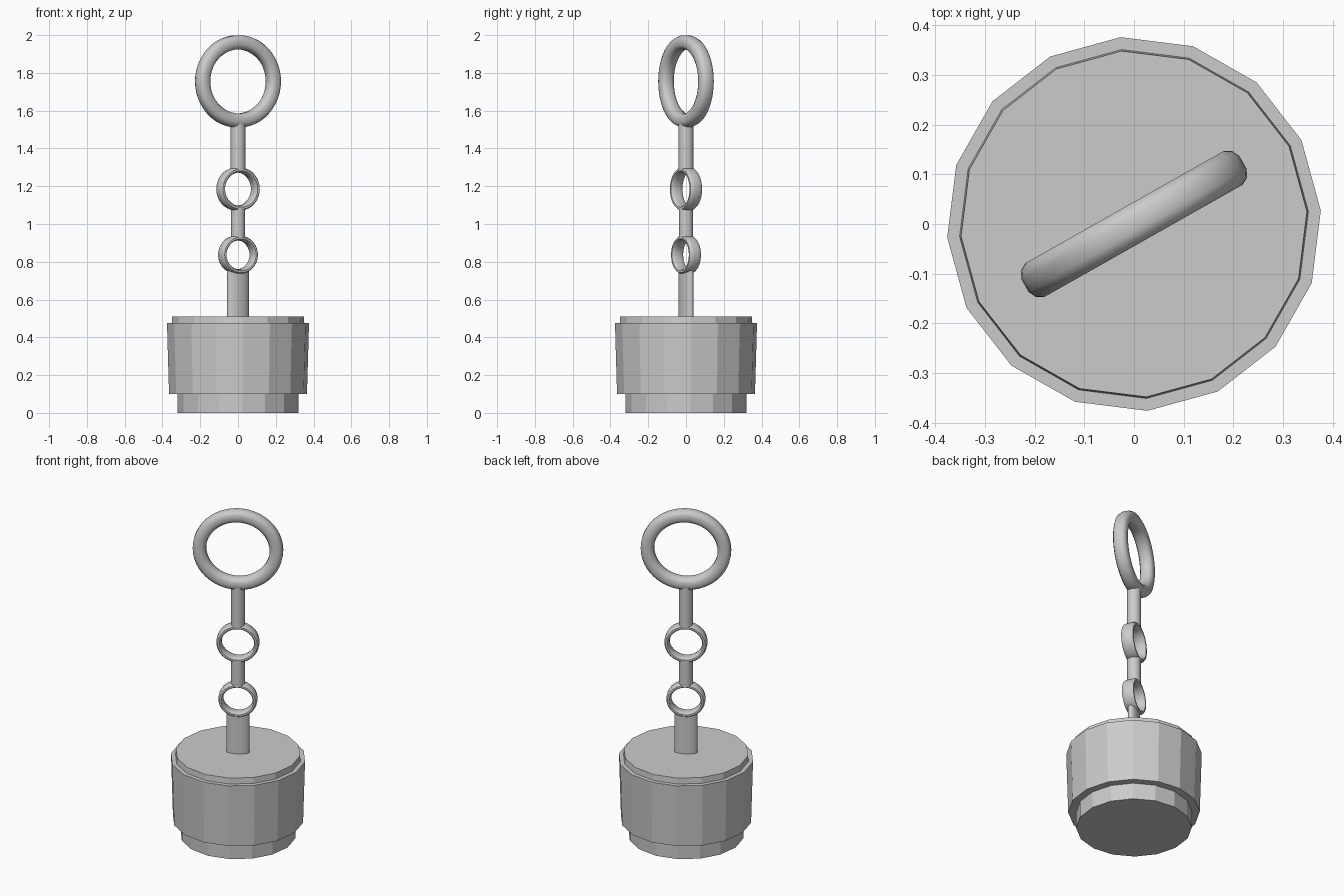
import bpy, math
from mathutils import Matrix

if "Cube" in bpy.data.objects:
    bpy.data.objects.remove(bpy.data.objects["Cube"])

TURN = math.radians(29.5)      # heading of the ring plane
BASE_TURN = math.radians(4.1)  # heading of the 16-sided base

grey = bpy.data.materials.new("plain grey")
grey.diffuse_color = (0.6, 0.6, 0.6, 1)
grey.use_nodes = True
grey.node_tree.nodes["Principled BSDF"].inputs["Base Color"].default_value = grey.diffuse_color


def make(name, verts, faces, turn, smooth):
    me = bpy.data.meshes.new(name)
    me.from_pydata(verts, [], faces)
    me.materials.append(grey)
    me.transform(Matrix.Rotation(turn, 4, 'Z'))
    me.update()
    ob = bpy.data.objects.new(name, me)
    bpy.context.collection.objects.link(ob)
    if smooth:
        bpy.ops.object.select_all(action='DESELECT')
        ob.select_set(True)
        bpy.context.view_layer.objects.active = ob
        bpy.ops.object.shade_smooth_by_angle(angle=math.radians(50))
    return ob


def ring(name, z, rx, rz, thick, width, n=40):
    """Upright ring with a rounded section; thick = radial half, width = axial half."""
    sec = []
    m = 12
    for j in range(m):
        a = 2 * math.pi * (j + 0.5) / m
        c, s = math.cos(a), math.sin(a)
        # slightly squared circle
        sec.append((thick * math.copysign(abs(c) ** 0.75, c),
                    width * math.copysign(abs(s) ** 0.75, s)))
    verts, faces = [], []
    for i in range(n):
        a = 2 * math.pi * i / n
        for d, w in sec:
            verts.append(((rx - thick + d) * math.cos(a), w,
                          z + (rz - thick + d) * math.sin(a)))
    for i in range(n):
        k = (i + 1) % n
        for j in range(m):
            l = (j + 1) % m
            faces.append((i * m + j, i * m + l, k * m + l, k * m + j))
    return make(name, verts, faces, TURN, True)


def lathe(name, profile, n, turn, smooth=False, squash=1.0):
    """Closed solid from (radius, z) points listed bottom to top."""
    verts = [(r * math.cos(2 * math.pi * i / n),
              r * squash * math.sin(2 * math.pi * i / n), z)
             for r, z in profile for i in range(n)]
    faces = [tuple(reversed(range(n)))]
    for p in range(len(profile) - 1):
        for i in range(n):
            k = (i + 1) % n
            faces.append((p * n + i, p * n + k, (p + 1) * n + k, (p + 1) * n + i))
    top = (len(profile) - 1) * n
    faces.append(tuple(range(top, top + n)))
    return make(name, verts, faces, turn, smooth)


# stepped 16-sided base: foot, tapered drum, top cap
lathe("base", [(0.322, 0), (0.322, 0.1), (0.366, 0.1), (0.377, 0.475),
               (0.352, 0.475), (0.349, 0.51)], 16, BASE_TURN)

# oval post and round connecting bars
lathe("post", [(0.064, 0.5), (0.064, 0.755)], 24, TURN, True, 0.44)
lathe("lower_bar", [(0.038, 0.925), (0.038, 1.085)], 24, TURN, True)
lathe("upper_bar", [(0.039, 1.288), (0.039, 1.53)], 24, TURN, True)

# two small band links and the large pull ring
ring("lower_link", 0.837, 0.109, 0.103, 0.0135, 0.035)
ring("upper_link", 1.185, 0.12, 0.116, 0.0145, 0.036)
ring("pull_ring", 1.755, 0.253, 0.245, 0.038, 0.04, 48)
